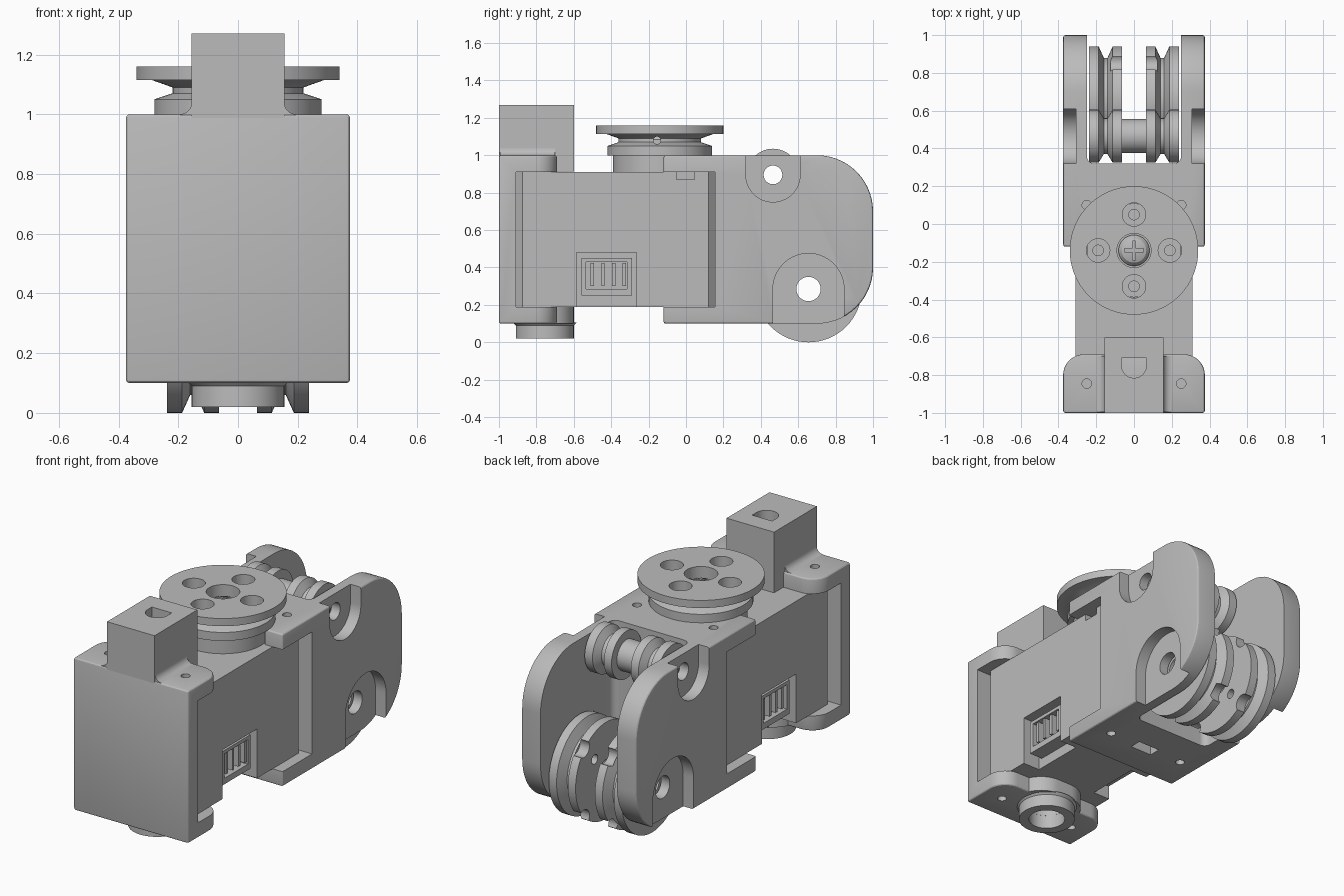
import bpy, bmesh, math
from mathutils import Matrix

if "Cube" in bpy.data.objects:
    bpy.data.objects.remove(bpy.data.objects["Cube"])

grey = bpy.data.materials.new("plain grey")
grey.use_nodes = True
grey.diffuse_color = (0.5, 0.5, 0.5, 1)
grey.node_tree.nodes["Principled BSDF"].inputs["Base Color"].default_value = (0.5, 0.5, 0.5, 1)


def finish(name, bm):
    bmesh.ops.recalc_face_normals(bm, faces=bm.faces)
    mesh = bpy.data.meshes.new(name)
    bm.to_mesh(mesh)
    bm.free()
    mesh.materials.append(grey)
    obj = bpy.data.objects.new(name, mesh)
    bpy.context.collection.objects.link(obj)
    return obj


def rounded(a0, b0, a1, b1, radii=(0, 0, 0, 0), steps=14):
    """Rectangle outline with its own radius at each corner, anticlockwise."""
    pts = []
    corners = [(a0, b0, 1, 1), (a1, b0, -1, 1), (a1, b1, -1, -1), (a0, b1, 1, -1)]
    for i, ((a, b, da, db), r) in enumerate(zip(corners, radii)):
        if r == 0:
            pts.append((a, b))
            continue
        for k in range(steps + 1):
            t = math.pi + (i + k / steps) * math.pi / 2
            pts.append((a + da * r + r * math.cos(t), b + db * r + r * math.sin(t)))
    return pts


def prism(name, outline, axis, lo, hi, bevel=0):
    """Extrude an outline along one axis."""
    place = {"X": lambda a, b: (lo, a, b), "Y": lambda a, b: (a, lo, b), "Z": lambda a, b: (a, b, lo)}[axis]
    bm = bmesh.new()
    face = bm.faces.new([bm.verts.new(place(a, b)) for a, b in outline])
    ext = bmesh.ops.extrude_face_region(bm, geom=[face])
    shift = [(hi - lo) if axis == c else 0 for c in "XYZ"]
    bmesh.ops.translate(bm, vec=shift, verts=[v for v in ext["geom"] if isinstance(v, bmesh.types.BMVert)])
    bmesh.ops.recalc_face_normals(bm, faces=bm.faces)
    if bevel:
        sharp = [e for e in bm.edges if e.calc_face_angle(0) > 0.6]
        bmesh.ops.bevel(bm, geom=sharp, offset=bevel, segments=3, profile=0.5, affect="EDGES")
    return finish(name, bm)


def box(name, x0, x1, y0, y1, z0, z1, bevel=0):
    return prism(name, rounded(x0, y0, x1, y1), "Z", z0, z1, bevel)


def lathe(name, profile, centre, axis="Z", steps=64):
    """Spin a closed (radius, position) profile around an axis."""
    bm = bmesh.new()
    vs = [bm.verts.new((r, 0, h)) for r, h in profile]
    es = [bm.edges.new((vs[i], vs[(i + 1) % len(vs)])) for i in range(len(vs))]
    bmesh.ops.spin(bm, geom=vs + es, cent=(0, 0, 0), axis=(0, 0, 1), angle=math.tau, steps=steps)
    bmesh.ops.remove_doubles(bm, verts=bm.verts, dist=1e-5)
    bmesh.ops.dissolve_degenerate(bm, edges=bm.edges, dist=1e-6)
    turn = {"X": Matrix.Rotation(math.pi / 2, 4, "Y"), "Y": Matrix.Rotation(-math.pi / 2, 4, "X"), "Z": Matrix()}
    bmesh.ops.transform(bm, matrix=Matrix.Translation(centre) @ turn[axis], verts=bm.verts)
    return finish(name, bm)


def rod(name, r, lo, hi, centre, axis="Z", steps=32):
    bm = bmesh.new()
    bmesh.ops.create_cone(bm, cap_ends=True, segments=steps, radius1=r, radius2=r, depth=hi - lo)
    bmesh.ops.translate(bm, vec=(0, 0, (lo + hi) / 2), verts=bm.verts)
    turn = {"X": Matrix.Rotation(math.pi / 2, 4, "Y"), "Y": Matrix.Rotation(-math.pi / 2, 4, "X"), "Z": Matrix()}
    bmesh.ops.transform(bm, matrix=Matrix.Translation(centre) @ turn[axis], verts=bm.verts)
    return finish(name, bm)


def combine(targets, tools, operation="DIFFERENCE"):
    for target in targets:
        for tool in tools:
            mod = target.modifiers.new("shape", "BOOLEAN")
            mod.operation, mod.object, mod.solver = operation, tool, "EXACT"
            bpy.context.view_layer.objects.active = target
            bpy.ops.object.modifier_apply(modifier=mod.name)
    for tool in tools:
        bpy.data.objects.remove(tool)


SIDES = (-1, 1)
UP_Y, UP_Z = 0.465, 0.895      # small pulley axle
LOW_Y, LOW_Z = 0.655, 0.285    # large pulley axle
HORN_Y = -0.14
POST_Y = -0.755

# Motor case: three stacked shells with chamfered upright corners
shells = []
for name, z0, z1 in (("motor_base", 0.19, 0.342), ("motor_middle", 0.342, 0.79), ("motor_cover", 0.79, 0.91)):
    shells.append(prism(name, rounded(-0.31, -0.91, 0.31, 0.155, (0.035,) * 4, 1), "Z", z0, z1))
for s in SIDES:
    x0, x1 = sorted((s * 0.2, s * 0.4))
    combine(shells[:2], [box("socket_cut", x0, x1, -0.585, -0.265, 0.1, 0.48)])
    x0, x1 = sorted((s * 0.26, s * 0.4))
    combine(shells[2:], [box("notch_cut", x0, x1, -0.05, 0.045, 0.87, 1.0)])
    # Plug socket with pins
    x0, x1 = sorted((s * 0.19, s * 0.285))
    socket = box("plug_socket", x0, x1, -0.56, -0.29, 0.25, 0.45)
    a, b = sorted((s * 0.21, s * 0.4))
    combine([socket], [box("plug_cut", a, b, -0.535, -0.315, 0.285, 0.43)])
    for i in range(4):
        y = -0.51 + i * 0.057
        a, b = sorted((s * 0.205, s * 0.28))
        box("plug_pin", a, b, y, y + 0.018, 0.3, 0.425)

# Output collar under the horn
rod("motor_collar", 0.25, 0.9, 1.0, (0, HORN_Y, 0), steps=64)

# Rear fork bracket
fork = prism("fork_bracket", rounded(-0.12, 0.1, 1.0, 1.0, (0, 0.3, 0.3, 0)), "X", -0.375, 0.375, 0.012)
cuts = [
    prism("gap_cut", rounded(-0.25, 0.32, 0.25, 1.2, (0.04, 0.04, 0, 0)), "Z", 0, 1.2),
    box("motor_cut", -0.5, 0.5, -0.3, 0.155, 0.19, 0.91),
    prism("collar_cut", rounded(-0.26, -0.6, 0.26, 0.125, (0, 0, 0.26, 0.26)), "Z", 0.85, 1.1),
    box("slot_cut", -0.07, 0.07, 0.06, 0.13, 0, 0.25),
    rod("axle_cut", 0.05, -0.5, 0.5, (0, UP_Y, UP_Z), "X"),
    rod("axle_cut", 0.065, -0.5, 0.5, (0, LOW_Y, LOW_Z), "X"),
]
for s in SIDES:
    a, b = sorted((s * 0.307, s * 0.5))
    cuts += [
        prism("pocket_cut", rounded(0.32, 0.75, 0.61, 1.3, (0.145, 0.145, 0, 0)), "X", a, b),
        prism("pocket_cut", rounded(0.465, -0.2, 0.845, 0.475, (0, 0, 0.19, 0.19)), "X", a, b),
        rod("screw_cut", 0.025, 0.85, 1.1, (s * 0.25, 0.1, 0)),
        rod("screw_cut", 0.025, 0.05, 0.25, (s * 0.25, 0.1, 0)),
    ]
combine([fork], cuts)

# Front bracket: plate with top and bottom flanges
front = prism("front_bracket", rounded(-0.375, -1, 0.375, -0.69, (0, 0, 0.11, 0.11)), "Z", 0.1, 1.0, 0.012)
combine([front], [box("motor_cut", -0.5, 0.5, -0.91, -0.5, 0.19, 0.91)])
combine([front], [rod("screw_cut", 0.025, 0, 1.2, (s * 0.25, -0.845, 0)) for s in SIDES])

# Upright post with flared foot and a D-shaped socket
post = box("top_post", -0.155, 0.155, -1, -0.6, 0.912, 1.27)
combine([post], [prism("d_cut", rounded(-0.065, -0.815, 0.065, -0.71, (0.064, 0.064, 0, 0)), "Z", 1.0, 1.4)])
for s in SIDES:
    arc = [(s * (0.195 - 0.04 * math.sin(t)), 1.04 - 0.04 * math.cos(t))
           for t in (i * math.pi / 16 for i in range(9))]
    prism("post_fillet", arc + [(s * 0.15, 1.04), (s * 0.15, 0.995), (s * 0.195, 0.995)], "Y", -0.995, -0.7)

# Bottom tab and bearing boss
tab = prism("bottom_tab", rounded(-0.195, -0.95, 0.195, -0.6, (0, 0, 0.15, 0.15)), "Z", 0.101, 0.189)
combine([front, tab], [rod("bore_cut", 0.1, 0, 0.14, (0, POST_Y, 0))])
lathe("bottom_boss", [(0.1, 0.02), (0.155, 0.02), (0.155, 0.09), (0.17, 0.105), (0.1, 0.105)], (0, POST_Y, 0))

# Horn: grooved disc with counterbored holes
horn = lathe("horn_disc", [(0.05, 1.0), (0.28, 1.0), (0.28, 1.05), (0.22, 1.07), (0.22, 1.09), (0.29, 1.115),
                           (0.34, 1.115), (0.34, 1.16), (0.09, 1.16), (0.09, 1.06), (0.05, 1.06)],
             (0, HORN_Y, 0), steps=96)
holes = [rod("cord_cut", 0.02, -0.4, 0.4, (0, HORN_Y - 0.015, 1.08), "X")]
for i in range(4):
    t = i * math.pi / 2
    c = (0.19 * math.cos(t), HORN_Y + 0.19 * math.sin(t), 0)
    holes += [rod("counterbore_cut", 0.062, 1.1, 1.3, c), rod("screw_cut", 0.028, 1.02, 1.2, c)]
combine([horn], holes)

# Domed cross-head screw in the horn
screw = lathe("horn_screw", [(0, 1.04), (0.082, 1.04), (0.082, 1.085), (0.065, 1.105), (0.035, 1.115), (0, 1.118)],
              (0, HORN_Y, 0), steps=32)
combine([screw], [box("cross_cut", -w, w, HORN_Y - d, HORN_Y + d, 1.09, 1.2)
                  for w, d in ((0.05, 0.009), (0.009, 0.05))])


def pulley(name, side, y, z, rim, groove, bore):
    profile = [(bore, 0.063), (rim, 0.063), (rim, 0.113), (groove, 0.14),
               (groove, 0.16), (rim, 0.187), (rim, 0.238), (bore, 0.238)]
    return lathe(name, [(r, side * h) for r, h in profile], (0, y, z), "X")


# Pulley pairs between the fork arms
for s in SIDES:
    pulley("small_pulley", s, UP_Y, UP_Z, 0.14, 0.095, 0.05)
    wheel = pulley("large_pulley", s, LOW_Y, LOW_Z, 0.285, 0.225, 0.065)
    a, b = sorted((s * 0.05, s * 0.125))
    cuts = []
    for i in range(4):
        t = (i + 0.5) * math.pi / 2
        dy, dz = math.cos(t), math.sin(t)
        cuts.append(rod("scallop_cut", 0.05, a, b, (0, LOW_Y + 0.29 * dy, LOW_Z + 0.29 * dz), "X"))
        cuts.append(rod("hole_cut", 0.028, -0.5, 0.5, (0, LOW_Y + 0.15 * dz, LOW_Z + 0.15 * dy), "X"))
    combine([wheel], cuts)
lathe("pulley_spacer", [(0.05, -0.065), (0.09, -0.065), (0.09, 0.065), (0.05, 0.065)], (0, UP_Y, UP_Z), "X")

# Smooth curved faces, keep edges crisp
bpy.ops.object.select_all(action="DESELECT")
for obj in bpy.context.scene.objects:
    if obj.type == "MESH":
        obj.select_set(True)
        bpy.context.view_layer.objects.active = obj
bpy.ops.object.shade_smooth_by_angle(angle=math.radians(25))
